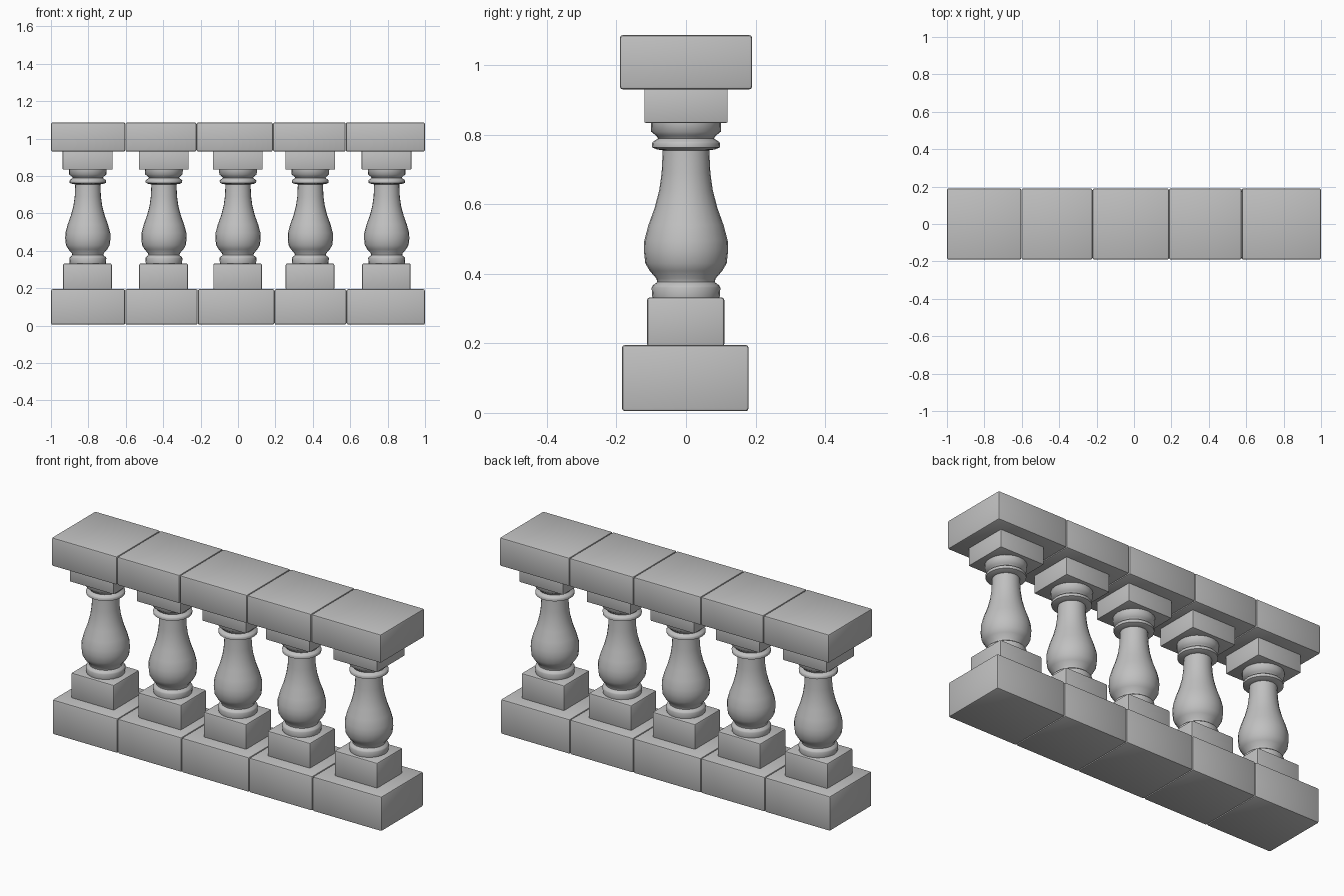
import bpy
import bmesh
import math
from mathutils import Matrix, Vector

cube = bpy.data.objects.get("Cube")
if cube:
    bpy.data.objects.remove(cube, do_unlink=True)

# Stone material
stone = bpy.data.materials.new("grey stone")
stone.use_nodes = True
GREY = (0.53, 0.53, 0.53, 1)
stone.diffuse_color = GREY
stone.node_tree.nodes["Principled BSDF"].inputs["Base Color"].default_value = GREY


def finish(bm, name, angle):
    bmesh.ops.recalc_face_normals(bm, faces=bm.faces)
    mesh = bpy.data.meshes.new(name)
    bm.to_mesh(mesh)
    bm.free()
    mesh.materials.append(stone)
    obj = bpy.data.objects.new(name, mesh)
    bpy.context.collection.objects.link(obj)
    bpy.ops.object.select_all(action='DESELECT')
    obj.select_set(True)
    bpy.context.view_layer.objects.active = obj
    bpy.ops.object.shade_smooth_by_angle(angle=math.radians(angle))
    return obj


def block(name, low, high, bevel, angle=30):
    """Box between two corners with softened edges."""
    low, high = Vector(low), Vector(high)
    bm = bmesh.new()
    bmesh.ops.create_cube(bm, size=1, matrix=Matrix.Translation((low + high) / 2)
                          @ Matrix.Diagonal((*(high - low), 1)))
    if bevel:
        bmesh.ops.bevel(bm, geom=bm.edges[:], offset=bevel, segments=2,
                        profile=0.5, affect='EDGES')
    return finish(bm, name, angle)


def lathe(name, profile, x, sides=24):
    """Turned shape from (radius, height) pairs."""
    bm = bmesh.new()
    rings = [[bm.verts.new((x + r * math.cos(math.tau * i / sides),
                            r * math.sin(math.tau * i / sides), z))
              for i in range(sides)] for r, z in profile]
    for a, b in zip(rings, rings[1:]):
        for i in range(sides):
            j = (i + 1) % sides
            bm.faces.new((a[i], a[j], b[j], b[i]))
    bm.faces.new(rings[0])
    bm.faces.new(rings[-1])
    return finish(bm, name, 50)


# Base and handrail blocks, with hairline joints
def course(name, joints, y0, y1, z0, z1):
    for i, (a, b) in enumerate(zip(joints, joints[1:])):
        block(f"{name}_{i + 1}", (a + 0.001, y0, z0), (b - 0.001, y1, z1), 0.008)


course("base_block", (-1, -0.603, -0.215, 0.195, 0.58, 1), -0.184, 0.18, 0.005, 0.195)
course("rail_block", (-1, -0.602, -0.222, 0.187, 0.576, 1), -0.19, 0.19, 0.93, 1.086)

# Balusters: foot, neck, belly, shaft, collar ring, cap
PROFILE = ((0.095, 0.325), (0.097, 0.335), (0.099, 0.36), (0.096, 0.366),
           (0.083, 0.376), (0.085, 0.386), (0.104, 0.408), (0.117, 0.43),
           (0.121, 0.465), (0.12, 0.495), (0.108, 0.54), (0.09, 0.59),
           (0.077, 0.64), (0.07, 0.69), (0.067, 0.755), (0.082, 0.757),
           (0.097, 0.763), (0.098, 0.775), (0.094, 0.78), (0.08, 0.789),
           (0.086, 0.797), (0.1, 0.808), (0.101, 0.835), (0.101, 0.84))
for n, x in enumerate((-0.803, -0.396, 0, 0.387, 0.795), 1):
    lathe(f"baluster_{n}", PROFILE, x)
    block(f"plinth_{n}", (x - 0.132, -0.112, 0.19), (x + 0.128, 0.11, 0.332), 0.008)
    block(f"abacus_{n}", (x - 0.134, -0.12, 0.834), (x + 0.132, 0.12, 0.935), 0.004)
